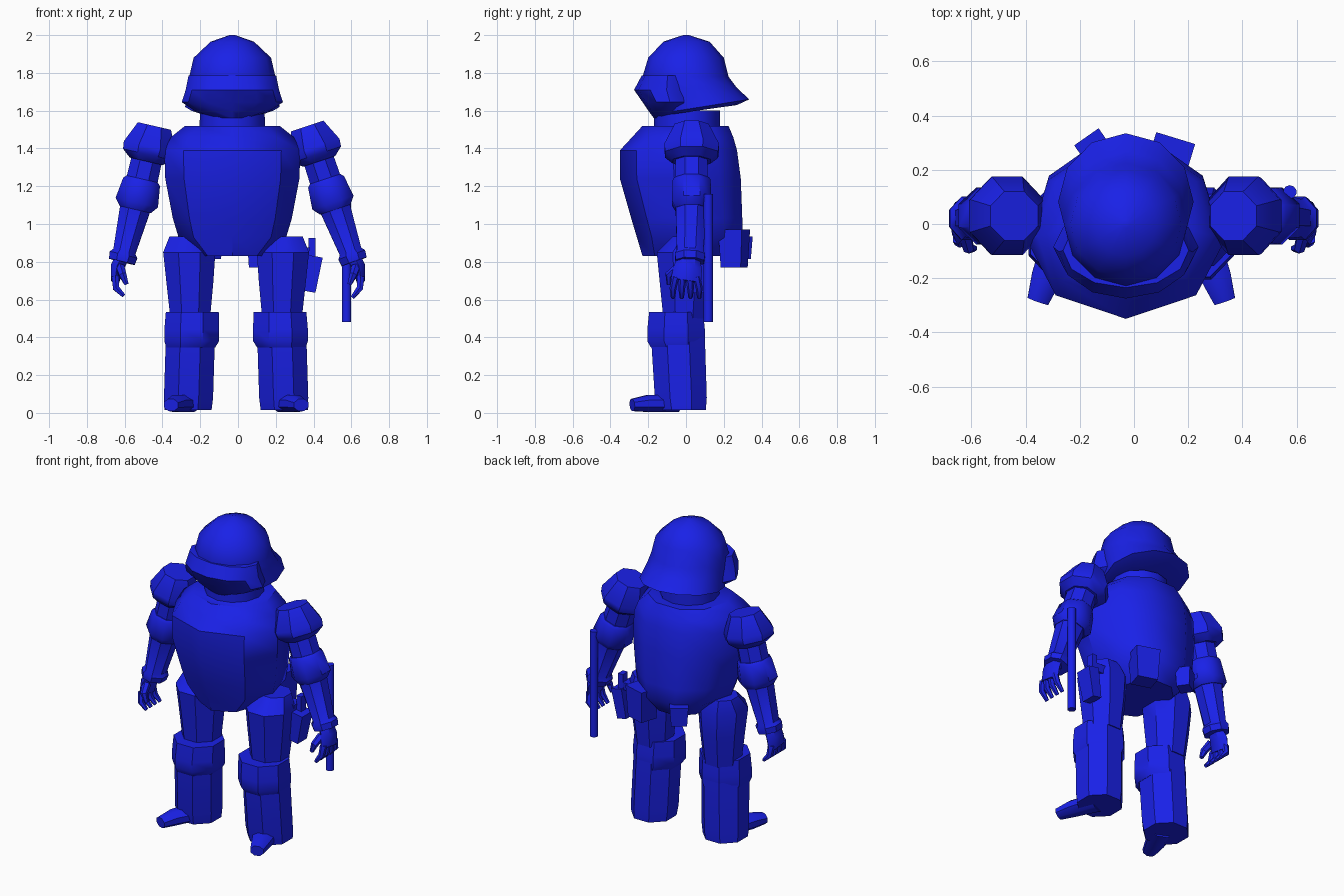
import bpy, bmesh
from math import pi, cos, sin, radians
from mathutils import Vector, Matrix

if "Cube" in bpy.data.objects:
    bpy.data.objects.remove(bpy.data.objects["Cube"])

blue = bpy.data.materials.new("blue")
blue.diffuse_color = (0.01, 0.015, 0.8, 1)
blue.use_nodes = True
blue.node_tree.nodes["Principled BSDF"].inputs["Base Color"].default_value = blue.diffuse_color


def ngon(n, half=True):
    k = 1 / cos(pi / n) if half else 1
    return [(k * cos(2 * pi * (i + 0.5 * half) / n), k * sin(2 * pi * (i + 0.5 * half) / n)) for i in range(n)]


def finish(name, bm):
    bmesh.ops.recalc_face_normals(bm, faces=bm.faces)
    me = bpy.data.meshes.new(name)
    bm.to_mesh(me)
    bm.free()
    me.materials.append(blue)
    ob = bpy.data.objects.new(name, me)
    bpy.context.collection.objects.link(ob)
    return ob


def skin(name, rings):
    """Bridge a list of equal point rings and cap both ends."""
    bm = bmesh.new()
    vs = [[bm.verts.new(p) for p in r] for r in rings]
    n = len(vs[0])
    for a, b in zip(vs, vs[1:]):
        for i in range(n):
            bm.faces.new((a[i], a[(i + 1) % n], b[(i + 1) % n], b[i]))
    bm.faces.new(vs[0])
    bm.faces.new(vs[-1])
    return finish(name, bm)


def stack(name, secs, shape):
    """Level rings: (z, centre x, half width, front y, back y, optional tilt)."""
    rings = []
    for z, cx, hw, f, b, *t in secs:
        cy, ry = (f + b) / 2, (b - f) / 2
        tilt = t[0] if t else 0
        rings.append([(cx + hw * x, cy + ry * y, z + tilt * y) for x, y in shape])
    return skin(name, rings)


def tube(name, pts, radii, shape):
    """Rings square to a path; radii are (across, deep)."""
    pts = [Vector(p) for p in pts]
    rings = []
    for i, (p, (rx, ry)) in enumerate(zip(pts, radii)):
        d = (pts[min(i + 1, len(pts) - 1)] - pts[max(i - 1, 0)]).normalized()
        u = Vector((1, 0, 0))
        u = (u - d * d.x).normalized()
        v = u.cross(d)
        rings.append([p + u * rx * x + v * ry * y for x, y in shape])
    return skin(name, rings)


def limb(name, a, b, secs, shape):
    a, b = Vector(a), Vector(b)
    return tube(name, [a.lerp(b, s[0]) for s in secs], [s[1:] for s in secs], shape)


def box(name, loc, size, rz=0, ry=0, taper=0.85):
    bm = bmesh.new()
    bmesh.ops.create_cube(bm, size=1)
    for v in bm.verts:
        if v.co.z < 0:
            v.co.x *= taper
            v.co.y *= taper
    bm.transform(Matrix.Translation(loc) @ Matrix.Rotation(radians(rz), 4, 'Z')
                 @ Matrix.Rotation(radians(ry), 4, 'Y') @ Matrix.Diagonal((*size, 1)))
    return finish(name, bm)


oct8, hex6, sq, round12 = ngon(8), ngon(6), ngon(4), ngon(12, False)
C = -0.03

# helmet, visor, neck
stack("helmet", [(2.0, C, .015, -.015, .015), (1.965, C, .115, -.12, .125), (1.88, C, .205, -.2, .2),
                 (1.78, C, .228, -.23, .225), (1.72, C, .235, -.22, .27), (1.62, C, .25, -.17, .335, .04),
                 (1.60, C, .2, -.15, .27, .03)], round12)
stack("visor", [(1.785, C, .232, -.235, .04), (1.71, C, .247, -.275, .07), (1.645, C, .268, -.23, .06),
                (1.60, C, .2, -.2, .04), (1.56, C, .09, -.17, .0)], round12)
stack("neck", [(1.60, C, .17, -.17, .18), (1.50, C, .175, -.17, .18)], round12)

# body armour with a central front ridge
half = [(.72, -.72), (1, -.1), (.8, .65), (.35, 1)]
chest = [(0, -1)] + half + [(-x, y) for x, y in reversed(half)]
stack("torso", [(1.52, C, .25, -.23, .225), (1.46, C, .325, -.285, .25), (1.39, C, .36, -.35, .27),
                (1.24, C, .355, -.35, .29), (1.03, C, .315, -.29, .298), (.93, C, .285, -.26, .3),
                (.83, C, .18, -.23, .23)], chest)

# arms
arms = {"right": ((.40, .03, 1.42), (.487, .03, 1.16), (.615, .02, .80)),
        "left": ((-.465, .03, 1.42), (-.525, .03, 1.16), (-.615, .02, .80))}
for side, (sh, el, wr) in arms.items():
    s = 1 if side == "right" else -1
    limb(side + "_shoulder_pad", sh, el, [(-.38, .09, .09), (.05, .14, .145), (.2, .135, .14), (.34, .09, .1)], oct8)
    limb(side + "_upper_arm", sh, el, [(0, .08, .085), (1, .085, .085)], oct8)
    limb(side + "_elbow_pad", sh, el, [(.7, .085, .09), (.76, .1, .1), (1.18, .115, .105), (1.32, .085, .085)], oct8)
    limb(side + "_forearm", el, wr, [(.1, .085, .085), (.85, .06, .07), (.9, .075, .08), (1, .07, .075)], oct8)
    # hand with curled fingers
    x = wr[0]
    kx = x + s * .035
    tube(side + "_palm", [(x, .015, .82), (x + s * .025, .01, .77), (kx, 0, .7)],
         [(.035, .05), (.035, .065), (.022, .07)], hex6)
    for i in range(4):
        y = -.055 + .037 * i
        y2 = y * 1.25
        tube(f"{side}_finger_{i + 1}", [(kx, y, .72), (kx - s * .005, y2, .66), (x - s * .01, y2, .61 + .01 * (s < 0))],
             [(.019, .017), (.017, .016), (.01, .01)], hex6)
    tube(side + "_thumb", [(x + s * .01, -.04, .77), (x - s * .005, -.09, .73), (x - s * .025, -.09, .68)],
         [(.022, .022), (.019, .019), (.011, .011)], hex6)

# legs
for side, s in (("right", 1), ("left", -1)):
    def X(v):
        return s * v - .01
    stack(side + "_thigh", [(.935, X(.262), .09, -.07, .11), (.85, X(.248), .138, -.155, .135),
                            (.7, X(.245), .125, -.14, .125), (.5, X(.243), .105, -.12, .1)], oct8)
    stack(side + "_knee_pad", [(.535, X(.232), .14, -.195, .09), (.44, X(.235), .145, -.205, .1),
                               (.38, X(.235), .145, -.205, .1), (.345, X(.24), .128, -.185, .095)], oct8)
    stack(side + "_boot", [(.4, X(.242), .13, -.185, .1), (.08, X(.252), .13, -.165, .11),
                           (.015, X(.255), .125, -.15, .105)], oct8)
    tube(side + "_toe", [(X(.25), -.05, .05), (X(.315), -.2, .05), (X(.345), -.285, .042)],
         [(.075, .045), (.055, .045), (.04, .032)], oct8)

# belt pouches, holster, sidearm grip, baton
box("large_pouch", (.135, .255, .87), (.15, .13, .2), -17)
box("small_pouch", (-.15, .285, .875), (.11, .09, .12), 35)
box("holster", (.395, .07, .735), (.075, .11, .19), 0, 10)
box("holster_strap", (.33, .07, .85), (.1, .08, .05))
box("sidearm_grip", (.392, .085, .87), (.035, .05, .11), 0, 0, 1)
limb("baton", (.575, .118, 1.16), (.575, .118, .48), [(0, .024, .024), (1, .024, .024)], ngon(10))

bpy.ops.object.select_all(action='SELECT')
bpy.context.view_layer.objects.active = bpy.data.objects["torso"]
bpy.ops.object.shade_smooth_by_angle(angle=radians(40))
